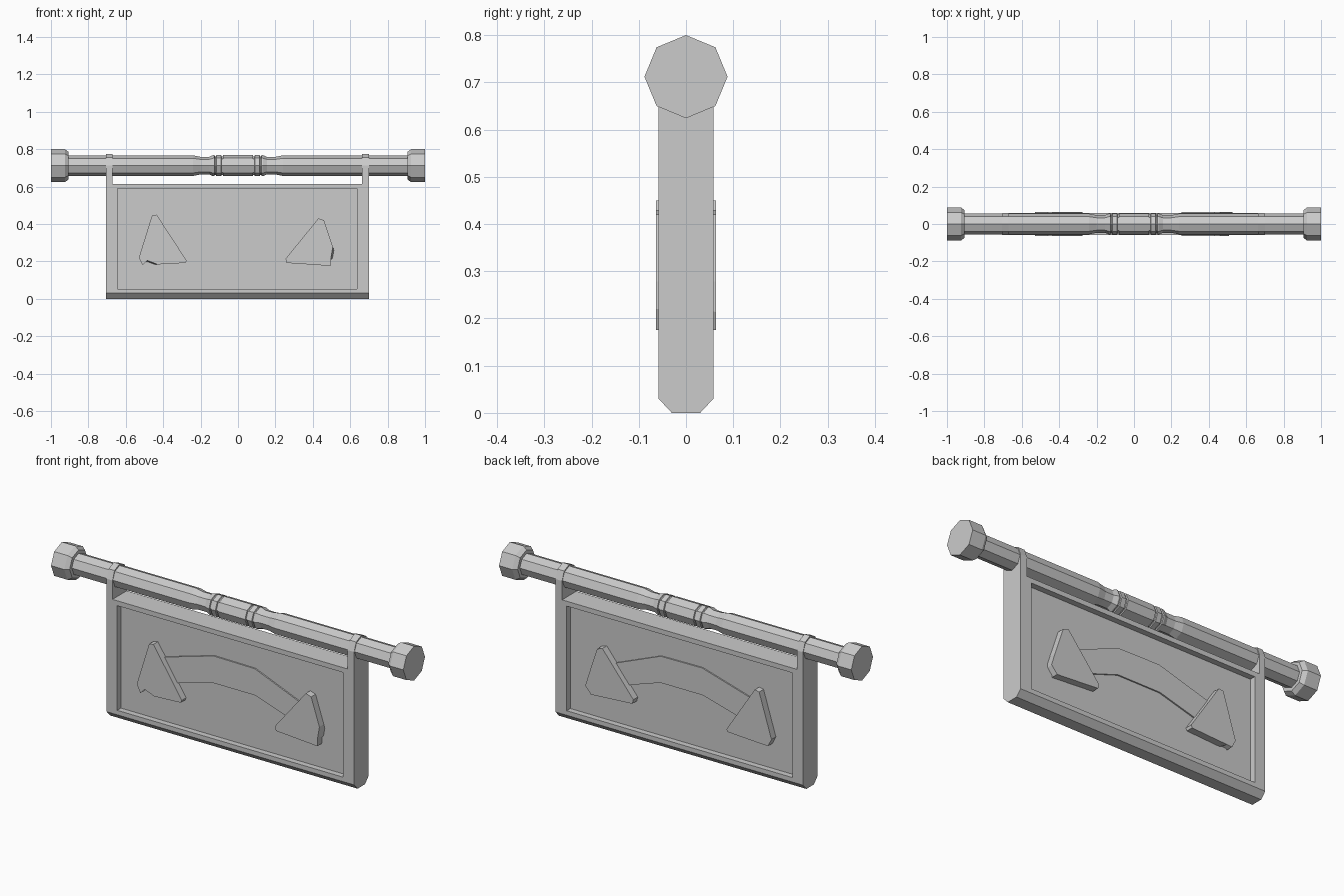
import bpy
import bmesh
from math import cos, sin, pi
from mathutils import Vector

cube = bpy.data.objects.get("Cube")
if cube:
    bpy.data.objects.remove(cube, do_unlink=True)

grey = bpy.data.materials.new("plain grey")
grey.use_nodes = True
grey.diffuse_color = (0.6, 0.6, 0.6, 1)
grey.node_tree.nodes["Principled BSDF"].inputs["Base Color"].default_value = (0.6, 0.6, 0.6, 1)

POLE_Z = 0.712


def add_object(name, bm):
    bmesh.ops.recalc_face_normals(bm, faces=bm.faces)
    mesh = bpy.data.meshes.new(name)
    bm.to_mesh(mesh)
    bm.free()
    mesh.materials.append(grey)
    obj = bpy.data.objects.new(name, mesh)
    bpy.context.collection.objects.link(obj)
    return obj


def loft(rings):
    """Skin a list of equal-length rings and close both ends."""
    bm = bmesh.new()
    loops = [[bm.verts.new(p) for p in ring] for ring in rings]
    count = len(loops[0])
    for a, b in zip(loops, loops[1:]):
        for i in range(count):
            j = (i + 1) % count
            bm.faces.new((a[i], a[j], b[j], b[i]))
    bm.faces.new(loops[0])
    bm.faces.new(loops[-1])
    bmesh.ops.recalc_face_normals(bm, faces=bm.faces)
    return bm


def along_x(profile, x0, x1):
    return loft([[(x, y, z) for y, z in profile] for x in (x0, x1)])


def along_y(front, back, half):
    return loft([[(x, -half, z) for x, z in front], [(x, half, z) for x, z in back]])


def turned(profile):
    """Eight-sided turning about the pole axis from (x, radius) pairs."""
    return loft([[(x, r * cos(i * pi / 4), POLE_Z + r * sin(i * pi / 4)) for i in range(8)]
                 for x, r in profile])


# Board with chamfered bottom and a recessed panel on both faces
board = along_x([(-0.058, 0.03), (-0.03, 0), (0.03, 0), (0.058, 0.03),
                 (0.058, 0.615), (-0.058, 0.615)], -0.705, 0.70)
for face in [f for f in board.faces if abs(f.normal.y) > 0.99]:
    side = 1 if face.normal.y > 0 else -1
    bmesh.ops.inset_individual(board, faces=[face], thickness=0.03)
    for v in face.verts:
        v.co.x = 0.637 if v.co.x > 0 else -0.645
        v.co.z = 0.59 if v.co.z > 0.3 else 0.053
    panel = bmesh.ops.extrude_discrete_faces(board, faces=[face])["faces"][0]
    for v in panel.verts:
        v.co.y = side * 0.028
add_object("board", board)

# Hanger arms wrapping over the pole
arm = [(-0.058, 0.615), (0.058, 0.615)]
arm += [(0.058 * cos(i * pi / 4), POLE_Z + 0.063 * sin(i * pi / 4)) for i in range(5)]
add_object("right_hanger", along_x(arm, -0.705, -0.672))
add_object("left_hanger", along_x(arm, 0.663, 0.70))

# Turned pole with grooves at the middle
half = [(0.91, 0.055), (0.24, 0.055), (0.2, 0.047), (0.155, 0.047), (0.133, 0.056),
        (0.126, 0.056), (0.124, 0.05), (0.118, 0.05), (0.116, 0.056),
        (0.09, 0.056), (0.088, 0.05), (0.081, 0.05), (0.079, 0.056)]
add_object("pole", turned([(-x, r) for x, r in half] + half[::-1]))

# End caps
for name, s in (("right_cap", -1), ("left_cap", 1)):
    add_object(name, turned([(s, 0.088), (s * 0.925, 0.088), (s * 0.905, 0.073)]))

# Raised arch reaching through the panel
arch = [(-0.42, 0.377), (-0.115, 0.465), (0.12, 0.462), (0.4, 0.349),
        (0.35, 0.25), (0.12, 0.326), (-0.12, 0.326), (-0.35, 0.263)]
add_object("arch", along_y(arch, arch, 0.035))

# Three-cornered ends of the arch, each with a chipped front edge
right_end = [(-0.46, 0.445), (-0.435, 0.45), (-0.275, 0.205), (-0.28, 0.192),
             (-0.43, 0.184), (-0.48, 0.182), (-0.51, 0.18), (-0.53, 0.22)]
chipped = list(right_end)
chipped[5] = (-0.485, 0.205)
add_object("right_arch_end", along_y(chipped, right_end, 0.064))

left_end = [(0.43, 0.43), (0.46, 0.42), (0.507, 0.278), (0.527, 0.214),
            (0.495, 0.176), (0.26, 0.192), (0.254, 0.214)]
chipped = list(left_end)
chipped[3] = (0.497, 0.22)
add_object("left_arch_end", along_y(chipped, left_end, 0.064))
